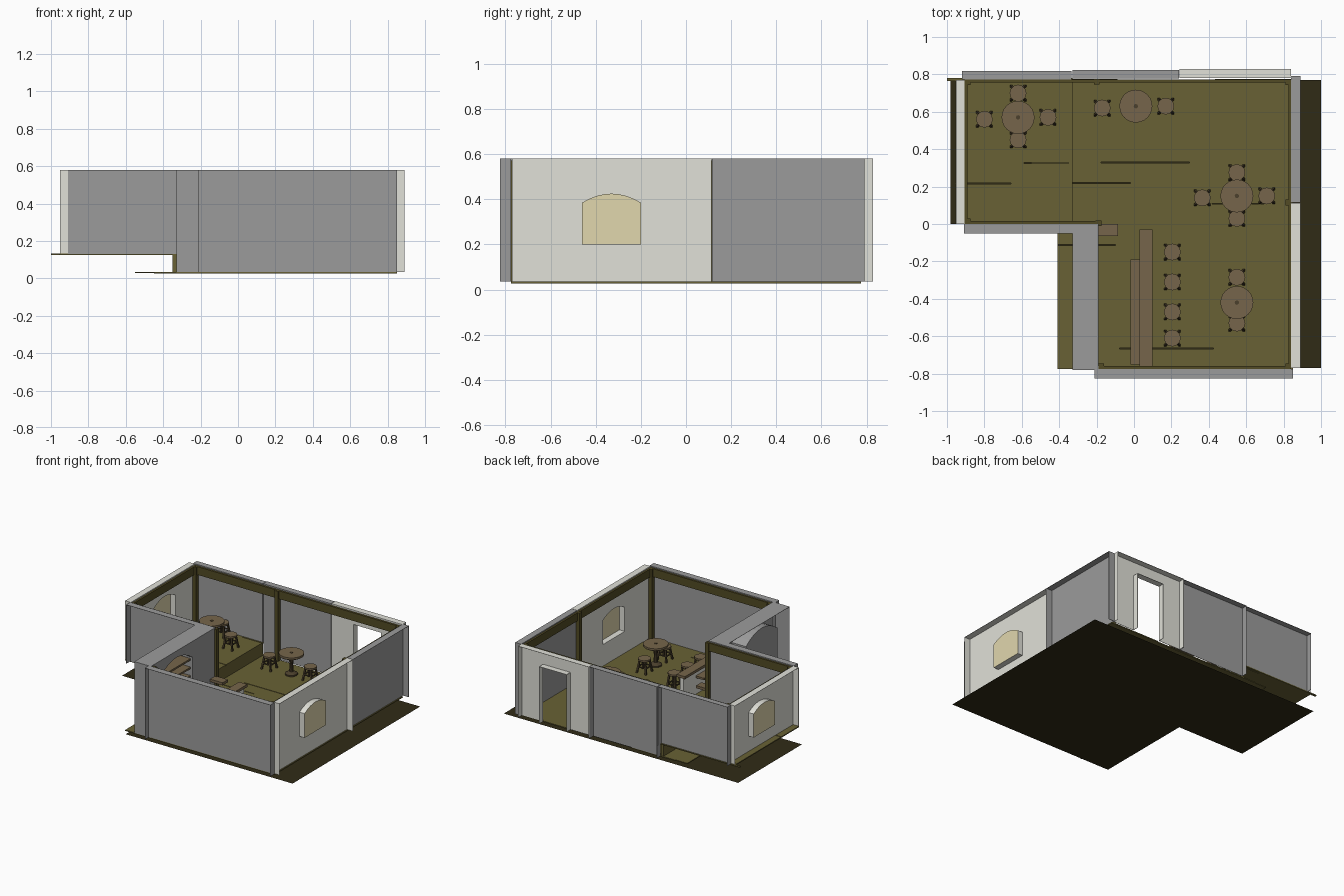
import bpy, bmesh, math, random

if "Cube" in bpy.data.objects:
    bpy.data.objects.remove(bpy.data.objects["Cube"])
random.seed(4)


def material(name, r, g, b):
    m = bpy.data.materials.new(name)
    m.diffuse_color = (r, g, b, 1)
    m.use_nodes = True
    m.node_tree.nodes["Principled BSDF"].inputs["Base Color"].default_value = m.diffuse_color
    return m


PLASTER = material("light_plaster", .75, .75, .69)
GREY = material("grey_plaster", .33, .33, .33)
FLOOR = material("floor_wood", .14, .12, .035)
BEAM = material("beam_wood", .085, .07, .018)
WOOD = material("furniture_wood", .18, .13, .07)
LEGS = material("leg_wood", .07, .05, .025)
GLASS = material("window_pane", .75, .68, .42)
EARTH = material("dark_base", .03, .024, .008)


def finish(name, bm, mat):
    me = bpy.data.meshes.new(name)
    bm.to_mesh(me)
    bm.free()
    me.materials.append(mat)
    ob = bpy.data.objects.new(name, me)
    bpy.context.collection.objects.link(ob)
    return ob


def prism(name, pts, offset, mat, caps=True):
    """Flat polygon, optionally extruded along offset; caps=False leaves an open tube."""
    bm = bmesh.new()
    a = [bm.verts.new(p) for p in pts]
    if caps:
        bm.faces.new(a)
    if offset:
        b = [bm.verts.new([c + o for c, o in zip(p, offset)]) for p in pts]
        for i in range(len(a)):
            j = (i + 1) % len(a)
            bm.faces.new((a[i], a[j], b[j], b[i]))
        if caps:
            bm.faces.new(b[::-1])
        bmesh.ops.recalc_face_normals(bm, faces=bm.faces)
    return finish(name, bm, mat)


def box(name, x0, x1, y0, y1, z0, z1, mat):
    pts = [(x0, y0, z0), (x1, y0, z0), (x1, y1, z0), (x0, y1, z0)]
    return prism(name, pts, (0, 0, z1 - z0), mat)


def arch_points(x, y0, y1, z0, spring, apex):
    pts = [(x, y0, z0), (x, y1, z0)]
    for i in range(9):
        t = 1 - i / 8
        pts.append((x, y0 + (y1 - y0) * t, spring + (apex - spring) * (1 - (2 * t - 1) ** 2)))
    return pts


def cut(target, cutter):
    m = target.modifiers.new("opening", 'BOOLEAN')
    m.operation, m.object, m.solver = 'DIFFERENCE', cutter, 'EXACT'
    bpy.context.view_layer.objects.active = target
    bpy.ops.object.modifier_apply(modifier=m.name)
    bpy.data.objects.remove(cutter)


def wall(name, axis, inner, outer, a0, a1, z0, z1, mat):
    """Thin room-side sheet with top and end flanges reaching outward."""
    def part(label, n0, n1, b0, b1, c0, c1):
        n0, n1 = sorted((n0, n1))
        if axis == 'x':
            return box(label, n0, n1, b0, b1, c0, c1, mat)
        return box(label, b0, b1, n0, n1, c0, c1, mat)
    t = .002
    part(name + "_top", inner, outer, a0, a1, z1 - t, z1)
    part(name + "_end", inner, outer, a0, a0 + t, z0, z1 - t)
    part(name + "_end", inner, outer, a1 - t, a1, z0, z1 - t)
    return part(name, inner, inner + math.copysign(t, outer - inner), a0 + t, a1 - t, z0, z1 - t)


def arched_recess(name, sheet, inner, outer, shape, back_mat, side_mat):
    """Cut an arch in a sheet and line it outward to a closing panel."""
    cut(sheet, prism("cutter", arch_points(inner - .02, *shape), (.04, 0, 0), side_mat))
    prism(name + "_reveal", arch_points(inner, *shape), (outer - inner, 0, 0), side_mat, False)
    prism(name + "_back", arch_points(outer, *shape), None, back_mat)


def lathe(name, centre, profile, sides, mat):
    """Round part from (radius, height) pairs, capped at both ends."""
    bm = bmesh.new()
    rings = [[bm.verts.new((centre[0] + r * math.cos(2 * math.pi * i / sides),
                            centre[1] + r * math.sin(2 * math.pi * i / sides),
                            centre[2] + z)) for i in range(sides)] for r, z in profile]
    for a, b in zip(rings, rings[1:]):
        for i in range(sides):
            j = (i + 1) % sides
            bm.faces.new((a[i], a[j], b[j], b[i]))
    bm.faces.new(rings[0][::-1])
    bm.faces.new(rings[-1])
    finish(name, bm, mat)


def boards(name, x0, x1, y0, y1, z, rows):
    """Rows of planks of random length with a few open cracks."""
    h = (y1 - y0) / rows
    for r in range(rows):
        x = x0
        while x < x1 - .01:
            e = x + random.uniform(.25, .6)
            if e > x1 - .15:
                e = x1
            gap = random.choice((0, 0, 0, .005))
            box(name, x, e, y0 + r * h, y0 + (r + 1) * h - gap, z - .008, z, FLOOR)
            x = e


# L-shaped base sheet
prism("base", [(-.98, 0, 0), (-.41, 0, 0), (-.41, -.77, 0), (1, -.77, 0), (1, .77, 0), (-.98, .77, 0)], None, EARTH)

# Floors
boards("lower_floor_plank", -.41, .85, -.775, 0, .035, 7)
boards("lower_floor_plank", -.45, .85, 0, .775, .035, 7)
box("loose_floor_plank", -.55, -.45, .3, .77, .028, .035, FLOOR)
boards("raised_floor_plank", -.955, -.33, 0, .765, .133, 7)
box("raised_edge_plank", -1, -.33, .765, .78, .125, .133, FLOOR)
box("step_riser", -.35, -.33, 0, .77, .035, .125, FLOOR)

# Walls
TOP, LOW, HIGH = .58, .035, .13
wall("front_wall", 'y', -.775, -.825, -.21, .85, LOW, TOP, GREY)
window_wall = wall("right_window_wall", 'x', .84, .89, -.77, .112, LOW, TOP, PLASTER)
wall("right_plain_wall", 'x', .84, .89, .115, .79, LOW, TOP, GREY)
door_wall = wall("door_wall", 'y', .78, .828, .243, .84, LOW, TOP, PLASTER)
wall("back_middle_wall", 'y', .777, .823, -.33, .24, LOW, TOP, GREY)
wall("back_raised_wall", 'y', .773, .817, -.92, -.333, HIGH, TOP, GREY)
left_wall = wall("left_window_wall", 'x', -.905, -.953, 0, .77, HIGH, TOP, PLASTER)
wall("inner_wall", 'y', 0, -.05, -.91, -.19, HIGH, TOP, GREY)
shelf_wall = wall("shelf_wall", 'x', -.19, -.33, -.78, -.001, LOW, TOP, GREY)

# Windows, shelf niche and doorway, all lined outward
arched_recess("right_window", window_wall, .84, .885, (-.46, -.2, .2, .385, .425), GLASS, PLASTER)
arched_recess("left_window", left_wall, -.905, -.95, (.28, .54, .25, .43, .47), GLASS, PLASTER)
arched_recess("shelf_niche", shelf_wall, -.19, -.31, (-.66, -.28, .19, .46, .53), GREY, GREY)
for z in (.24, .305, .37, .435):
    box("bottle_shelf", -.31, -.20, -.655, -.285, z, z + .014, WOOD)
D0, D1, DZ = .43, .66, .47
cut(door_wall, box("cutter", D0, D1, .75, .81, 0, DZ, PLASTER))
box("door_jamb", D0 - .002, D0, .78, .828, LOW, DZ, PLASTER)
box("door_jamb", D1, D1 + .002, .78, .828, LOW, DZ, PLASTER)
box("door_lintel", D0, D1, .78, .828, DZ, DZ + .002, PLASTER)

# Timber rails along the inside of the walls
Z0, Z1 = .51, .572
box("back_rail", -.905, .84, .757, .773, Z0, Z1, BEAM)
box("front_rail", -.19, .84, -.775, -.76, Z0, Z1, BEAM)
box("right_rail", .825, .84, -.76, .757, Z0, Z1, BEAM)
box("left_rail", -.905, -.89, .015, .757, Z0, Z1, BEAM)
box("inner_rail", -.905, -.19, 0, .015, Z0, Z1, BEAM)

# Timber posts
for x, y, z in ((-.89, .757, HIGH), (-.20, .76, LOW), (.825, .757, LOW), (.825, .115, LOW),
                (.825, -.76, LOW), (-.175, -.76, LOW), (-.89, .015, HIGH), (-.19, .005, LOW)):
    box("wall_post", x - .015, x + .015, y - .015, y + .015, z, Z1 - .001, BEAM)

# Bar counter
box("bar_top", .03, .10, -.76, -.03, .215, .235, WOOD)
box("bar_front", .05, .08, -.76, -.04, .035, .215, PLASTER)
box("bar_work_shelf", -.02, .05, -.75, -.19, .16, .175, WOOD)
box("bar_hatch", -.19, -.085, -.065, 0, .19, .21, WOOD)


def table(x, y, z):
    lathe("table_top", (x, y, z), [(.082, .145), (.088, .15), (.088, .165)], 24, WOOD)
    lathe("table_pedestal", (x, y, z), [(.045, 0), (.045, .01), (.016, .025), (.012, .08),
                                        (.02, .13), (.035, .145)], 10, LEGS)
    lathe("table_peg", (x, y, z), [(.012, .165), (.012, .168)], 8, LEGS)


def stool(x, y, z, h):
    lathe("stool_seat", (x, y, z), [(.042, h - .016), (.045, h - .012), (.045, h)], 12, WOOD)
    for sx in (-1, 1):
        for sy in (-1, 1):
            w = .006
            cx, cy = x + .038 * sx, y + .038 * sy
            foot = [(cx - w, cy - w, z), (cx + w, cy - w, z), (cx + w, cy + w, z), (cx - w, cy + w, z)]
            prism("stool_leg", foot, (-.014 * sx, -.014 * sy, h - .012), LEGS)
    for s in (-1, 1):
        o, m = .033 * s, z + h * .38
        box("stool_rung", x - .033, x + .033, y + o - .004, y + o + .004, m, m + .008, LEGS)
        box("stool_rung", x + o - .004, x + o + .004, y - .033, y + .033, m, m + .008, LEGS)


# Tables and their stools
G, U = .036, .134
for x, y, z in ((-.62, .57, U), (.01, .63, G), (.55, .15, G), (.55, -.42, G)):
    table(x, y, z)
for x, y in ((-.62, .70), (-.62, .45), (-.80, .56), (-.46, .57)):
    stool(x, y, U, .105)
for x, y in ((-.17, .62), (.17, .63), (.55, .275), (.55, .03), (.365, .14), (.71, .15), (.55, -.285), (.55, -.53)):
    stool(x, y, G, .105)
for y in (-.15, -.31, -.47, -.61):
    stool(.205, y, G, .14)
